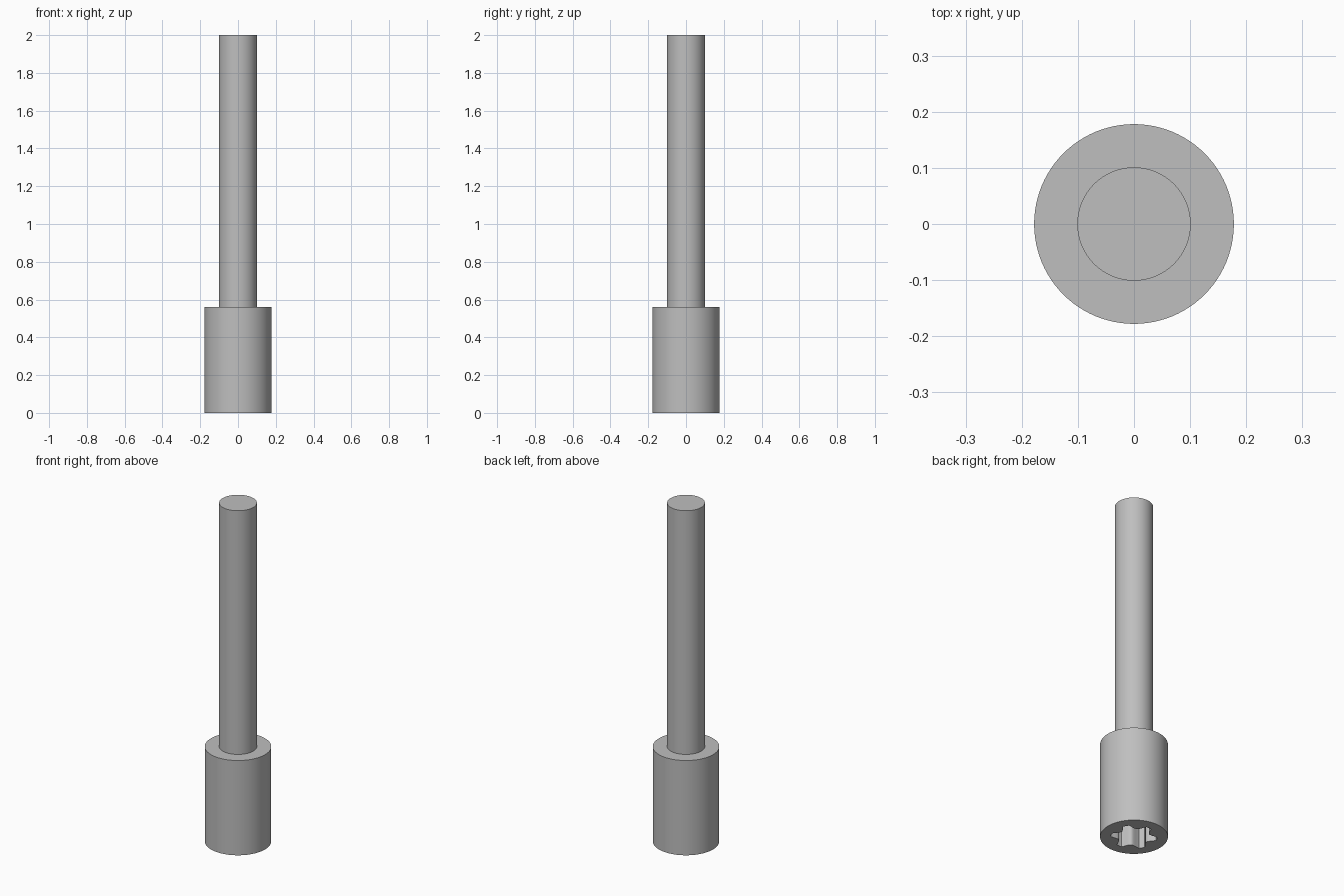
import bpy, bmesh, math

if "Cube" in bpy.data.objects:
    bpy.data.objects.remove(bpy.data.objects["Cube"])

N = 96                      # segments around (16 per socket lobe)
HEAD_R, HEAD_H = 0.178, 0.56
SHAFT_R, TOP = 0.101, 2.0
TIP_R, DIP_R, DEPTH = 0.122, 0.084, 0.27

steel = bpy.data.materials.new("grey steel")
steel.diffuse_color = (0.52, 0.52, 0.52, 1)
steel.use_nodes = True
steel.node_tree.nodes["Principled BSDF"].inputs["Base Color"].default_value = steel.diffuse_color


def lobe_radius(a):
    """Six-lobed socket outline: short blunt tips, rounded bumps between."""
    step = math.pi / 3
    d = abs((a - math.pi / 2 + step / 2) % step - step / 2)
    flat = math.radians(8)
    if d <= flat:
        return TIP_R
    t = (d - flat) / (step / 2 - flat)
    return DIP_R + (TIP_R - DIP_R) * (1 - t) ** 2


def ring(bm, radius, z):
    verts = []
    for i in range(N):
        a = 2 * math.pi * i / N
        r = radius(a) if callable(radius) else radius
        verts.append(bm.verts.new((r * math.cos(a), r * math.sin(a), z)))
    return verts


# Socket floor, socket wall, head and shaft as one continuous skin
bm = bmesh.new()
rings = [ring(bm, r, z) for r, z in (
    (lobe_radius, DEPTH), (lobe_radius, 0), (HEAD_R, 0),
    (HEAD_R, HEAD_H), (SHAFT_R, HEAD_H), (SHAFT_R, TOP))]
for lo, hi in zip(rings, rings[1:]):
    for i in range(N):
        j = (i + 1) % N
        bm.faces.new((lo[i], lo[j], hi[j], hi[i]))
bm.faces.new(rings[0])
bm.faces.new(rings[-1])
bmesh.ops.recalc_face_normals(bm, faces=bm.faces)

mesh = bpy.data.meshes.new("socket_bolt")
bm.to_mesh(mesh)
bm.free()
mesh.materials.append(steel)
bolt = bpy.data.objects.new("socket_bolt", mesh)
bpy.context.collection.objects.link(bolt)
bpy.context.view_layer.objects.active = bolt
bolt.select_set(True)
bpy.ops.object.shade_smooth_by_angle(angle=math.radians(30))
